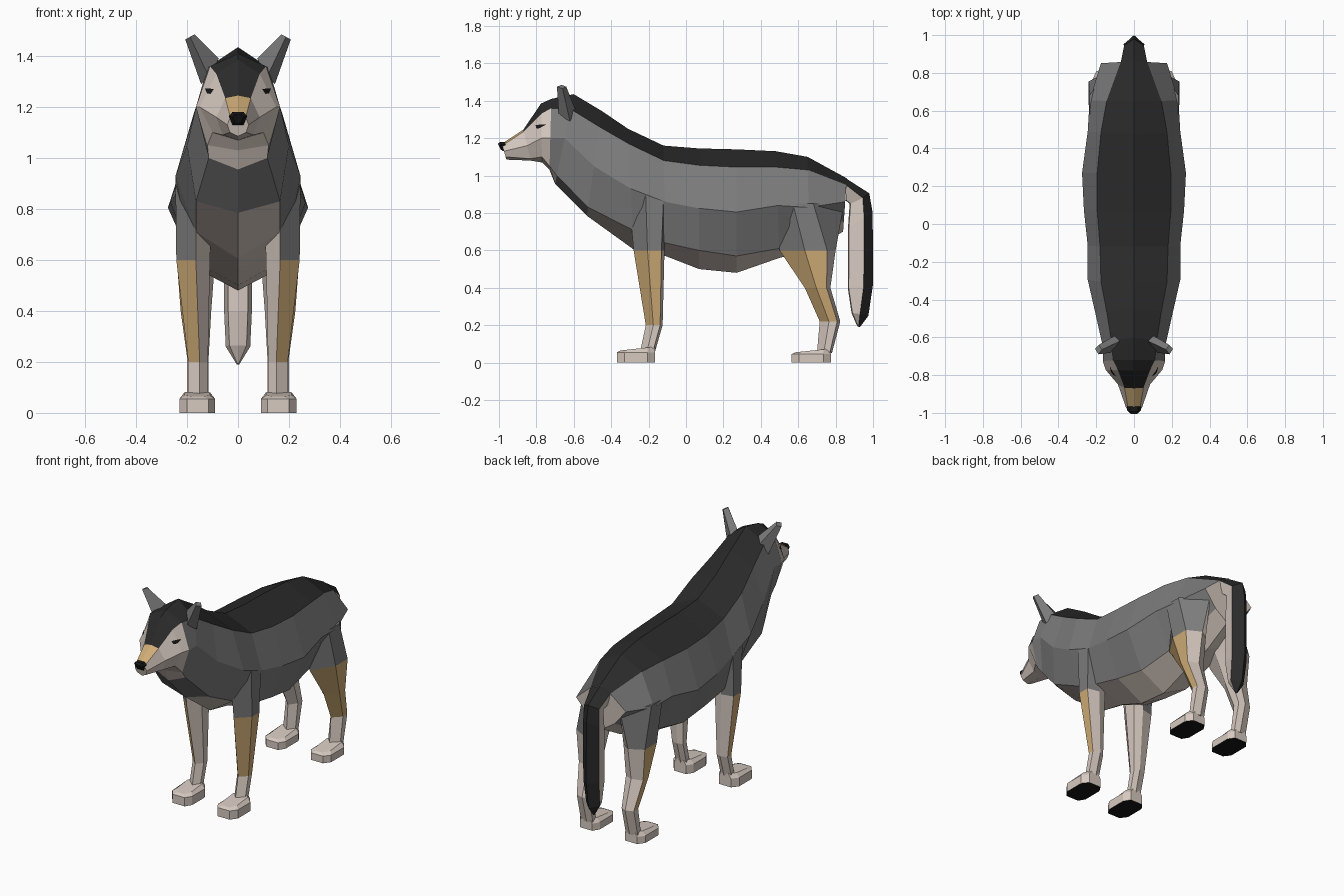
import bpy, bmesh
from mathutils import Vector
from mathutils.bvhtree import BVHTree

if "Cube" in bpy.data.objects:
    bpy.data.objects.remove(bpy.data.objects["Cube"])

COLOURS = {"coat_grey": (.20, .20, .20), "saddle_black": (.023, .023, .023),
           "cream_fur": (.68, .59, .53), "tan_fur": (.62, .41, .18),
           "nose_black": (.008, .008, .008)}
MATS = []
for name, c in COLOURS.items():
    m = bpy.data.materials.new(name)
    m.diffuse_color = (*c, 1)
    m.use_nodes = True
    m.node_tree.nodes["Principled BSDF"].inputs["Base Color"].default_value = m.diffuse_color
    MATS.append(m)
GREY, BLACK, CREAM, TAN, NOSE = range(5)


def finish(name, bm, mirror=True):
    me = bpy.data.meshes.new(name)
    bm.to_mesh(me)
    ob = bpy.data.objects.new(name, me)
    bpy.context.collection.objects.link(ob)
    for m in MATS:
        me.materials.append(m)
    if mirror:
        mod = ob.modifiers.new("mirror", 'MIRROR')
        mod.merge_threshold = .0005
    return ob


def loft(rings, colour, closed=False, cap_first=None, cap_last=None):
    """Skin rings of points; colour(i, j) gives the material of each quad."""
    bm = bmesh.new()
    vs = [[bm.verts.new(p) for p in r] for r in rings]
    n = len(vs[0])
    for i in range(len(vs) - 1):
        for j in range(n if closed else n - 1):
            k = (j + 1) % n
            f = bm.faces.new((vs[i][j], vs[i][k], vs[i + 1][k], vs[i + 1][j]))
            f.material_index = colour(i, j)
    if cap_first is not None:
        bm.faces.new(vs[0][::-1]).material_index = cap_first
    if cap_last is not None:
        bm.faces.new(vs[-1]).material_index = cap_last
    if closed:
        bmesh.ops.recalc_face_normals(bm, faces=bm.faces)
    bm.normal_update()
    return bm


def half_ring(yt, yb, zt, za, zb, zc, zd, xa, xb, xc):
    """Half cross-section: spine, saddle edge, widest, belly edge, keel."""
    return [(x, yt + (yb - yt) * (zt - z) / (zt - zd), z)
            for x, z in ((0, zt), (xa, za), (xb, zb), (xc, zc), (0, zd))]


# Torso and neck
NECK = (-.60, -.70, 1.435, 1.355, 1.20, 1.00, .955, .12, .165, .115)
torso = [NECK,
         (-.45, -.53, 1.345, 1.26, 1.05, .83, .785, .145, .20, .165),
         (-.31, -.28, 1.25, 1.17, .93, .71, .605, .175, .245, .165),
         (-.12, -.11, 1.16, 1.08, .86, .64, .57, .18, .245, .19),
         (.07, .07, 1.145, 1.055, .825, .60, .50, .195, .265, .18),
         (.27, .27, 1.14, 1.045, .805, .57, .48, .195, .275, .17),
         (.48, .50, 1.13, 1.045, .84, .61, .56, .175, .245, .15),
         (.65, .66, 1.10, 1.03, .83, .66, .60, .145, .235, .12),
         (.86, .84, .985, .95, .86, .76, .70, .07, .175, .09)]


def torso_colour(i, j):
    if j == 0:
        return BLACK
    return CREAM if j == 3 and i > 0 else GREY


finish("torso", loft([half_ring(*r) for r in torso], torso_colour, cap_last=CREAM))

# Head and muzzle
head = [(-.985, -.96, 1.17, 1.16, 1.13, 1.10, 1.085, .03, .042, .032),
        (-.87, -.83, 1.245, 1.235, 1.16, 1.09, 1.08, .05, .085, .06),
        (-.775, -.77, 1.385, 1.33, 1.20, 1.10, 1.07, .085, .15, .10),
        (-.72, -.73, 1.41, 1.36, 1.20, 1.05, 1.03, .11, .165, .12),
        NECK]


def head_colour(i, j):
    if j == 0:
        return TAN if i == 0 else BLACK
    return GREY if i == 3 and j < 3 else CREAM


bm = loft([half_ring(*r) for r in head], head_colour, cap_first=CREAM)
tree = BVHTree.FromBMesh(bm)
finish("head", bm)

# Eyes: thin plates projected on the face
bm = bmesh.new()
eye = []
for x, z in ((.092, 1.268), (.104, 1.25), (.118, 1.252), (.125, 1.27), (.112, 1.272)):
    hit, nor, _, _ = tree.ray_cast(Vector((x, -2, z)), Vector((0, 1, 0)))
    eye.append(bm.verts.new(hit + nor * .005))
f = bm.faces.new(eye)
f.material_index = NOSE
f.normal_update()
if f.normal.y > 0:
    f.normal_flip()
finish("eyes", bm)

# Nose
nose = [[(x * s, y + (1.155 - z) * .3, 1.155 + (z - 1.155) * s)
         for x, z in ((-.036, 1.165), (-.022, 1.18), (.022, 1.18),
                      (.036, 1.165), (.022, 1.13), (-.022, 1.13))]
        for y, s in ((-.96, 1), (-.985, 1), (-.998, .6))]
finish("nose", loft(nose, lambda i, j: NOSE, True, NOSE, NOSE), False)

# Ears
ear = [[(.075, -.62, 1.39), (.115, -.68, 1.32), (.145, -.62, 1.29), (.10, -.59, 1.35)],
       [(.17, -.665, 1.485), (.188, -.69, 1.475), (.207, -.66, 1.465), (.187, -.64, 1.475)]]
finish("ears", loft(ear, lambda i, j: GREY, True, GREY, GREY))


# Legs: six-sided rings (z, front y, back y, inner x, outer x, rear corner, tilt)
def leg_ring(z, y0, y1, x0, x1, f2, tilt=0):
    f1, xm = min(.45, f2 - .3), x0 + (x1 - x0) * .42
    return [(x, y0 + (y1 - y0) * f, z + tilt * (.5 - f))
            for x, f in ((xm, 0), (x1, f1), (x1, f2), (xm, 1), (x0, f2), (x0, f1))]


def leg(name, rings):
    bm = loft([leg_ring(*r) for r in rings], lambda i, j: CREAM, True, GREY, CREAM)
    for f in bm.faces:
        z, nx = f.calc_center_median().z, f.normal.x
        if z > .6:
            f.material_index = CREAM if nx < -.3 else GREY
        elif z > .21 and nx > .5:
            f.material_index = TAN
    finish(name, bm)


leg("front_legs", [(.89, -.31, -.10, .10, .245, .9, .07),
                   (.60, -.28, -.115, .11, .242, .9),
                   (.20, -.215, -.125, .118, .195, .85),
                   (.06, -.245, -.165, .12, .195, .85)])
leg("hind_legs", [(.85, .48, .845, .05, .235, .55),
                  (.60, .50, .80, .09, .24, .85),
                  (.40, .635, .772, .105, .225, .85),
                  (.22, .715, .825, .115, .20, .85),
                  (.05, .70, .78, .115, .20, .85)])


# Paws with dark pads
def paw(name, y0, y1, h):
    def ring(z, d, rise):
        xs, ya, yb = (.09 + d, .115 + d, .20 - d, .23 - d), y0 + d, y1
        pts = ((xs[1], ya), (xs[2], ya), (xs[3], ya + .04), (xs[3], yb - .04),
               (xs[2], yb), (xs[1], yb), (xs[0], yb - .04), (xs[0], ya + .04))
        return [(x, y, z + rise * (y - ya) / (yb - ya)) for x, y in pts]
    rings = [ring(0, 0, 0), ring(h - .01, 0, 0), ring(h, .02, .02)]
    finish(name, loft(rings, lambda i, j: CREAM, True, NOSE, CREAM))


paw("front_paws", -.37, -.165, .065)
paw("hind_paws", .565, .775, .055)

# Tail: (back y, back z, half width, side y, side z, front y, front z)
tail = [(.855, .985, .07, .855, .95, .85, .87),
        (.98, .905, .052, .945, .88, .875, .85),
        (.998, .80, .055, .952, .78, .866, .72),
        (1.0, .42, .055, .95, .41, .865, .40),
        (.975, .25, .048, .93, .26, .885, .265),
        (.93, .19, .005, .922, .19, .915, .195)]
rings = [[(0, yb, zb), (w, ym, zm), (w * .7, yf + .005, zf), (0, yf, zf)]
         for yb, zb, w, ym, zm, yf, zf in tail]
finish("tail", loft(rings, lambda i, j: BLACK if j == 0 else CREAM, cap_last=CREAM))
